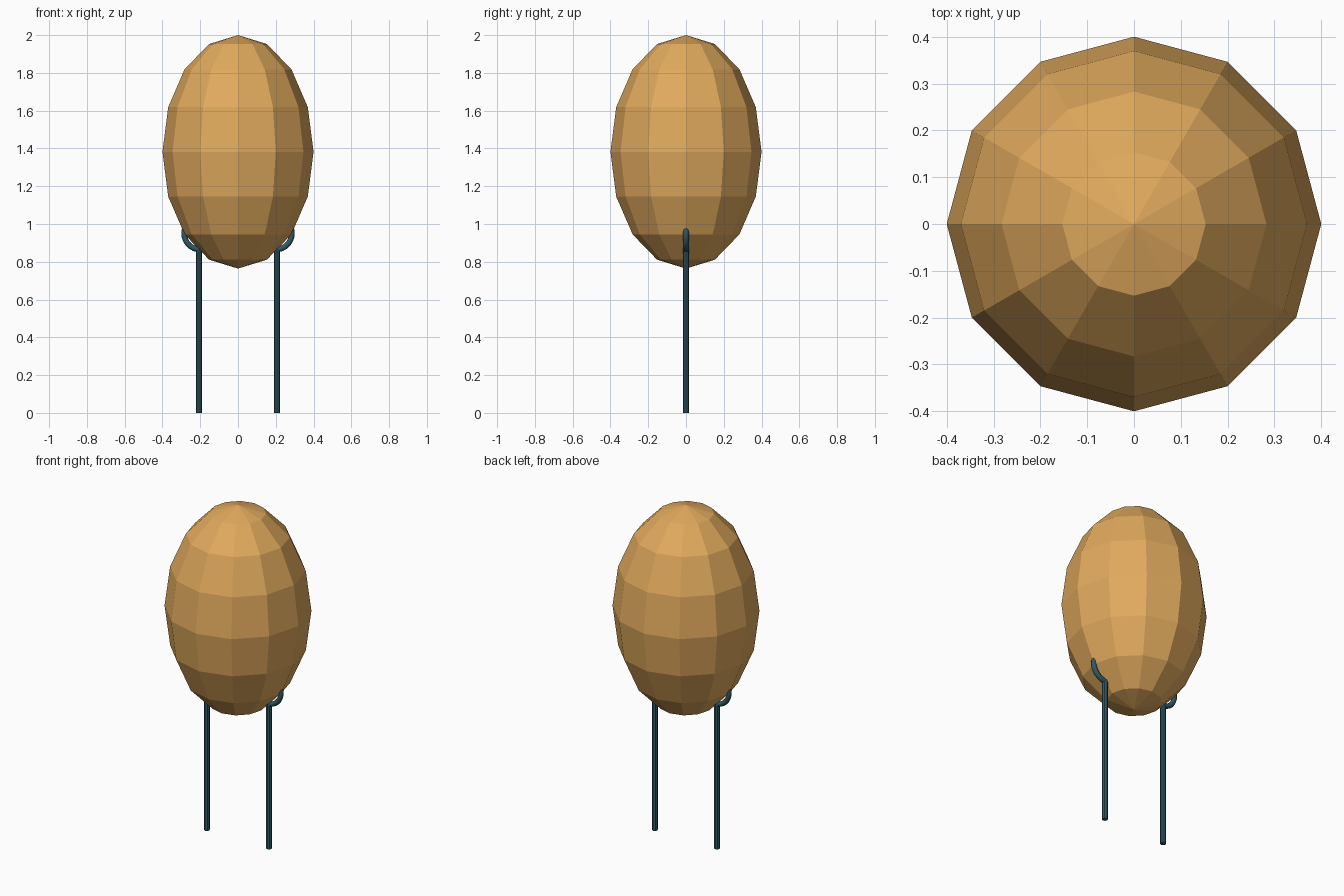
import bpy
import math

if "Cube" in bpy.data.objects:
    bpy.data.objects.remove(bpy.data.objects["Cube"])


def material(name, color):
    mat = bpy.data.materials.new(name)
    mat.diffuse_color = (*color, 1)
    mat.use_nodes = True
    mat.node_tree.nodes["Principled BSDF"].inputs["Base Color"].default_value = mat.diffuse_color
    return mat


tan = material("tan", (0.75, 0.40, 0.11))
teal = material("dark_teal", (0.03, 0.10, 0.13))

# Faceted egg-shaped body
bpy.ops.mesh.primitive_uv_sphere_add(segments=12, ring_count=8, radius=1,
                                     location=(0, 0, 1.382))
body = bpy.context.object
body.name = "body"
body.scale = (0.4, 0.4, 0.618)
body.data.materials.append(tan)


def hook(name, side):
    """Round bar that curls outward from the leg top and up into the body."""
    curve = bpy.data.curves.new(name, "CURVE")
    curve.dimensions = "3D"
    curve.bevel_depth = 0.015
    curve.bevel_resolution = 2
    curve.use_fill_caps = True
    steps = 12
    line = curve.splines.new("POLY")
    line.points.add(steps)
    for i, point in enumerate(line.points):
        a = math.radians(-90 + 135 * i / steps)
        x = 0.2 + 0.085 * math.cos(a)
        z = 0.95 + 0.085 * math.sin(a)
        point.co = (side * x, 0, z, 1)
    obj = bpy.data.objects.new(name, curve)
    bpy.context.collection.objects.link(obj)
    curve.materials.append(teal)


# Thin straight legs with a hook on each side
for label, side in (("left", -1), ("right", 1)):
    bpy.ops.mesh.primitive_cylinder_add(vertices=8, radius=0.016, depth=0.87,
                                        location=(side * 0.206, 0, 0.435))
    leg = bpy.context.object
    leg.name = label + "_leg"
    leg.data.materials.append(teal)
    hook(label + "_hook", side)
